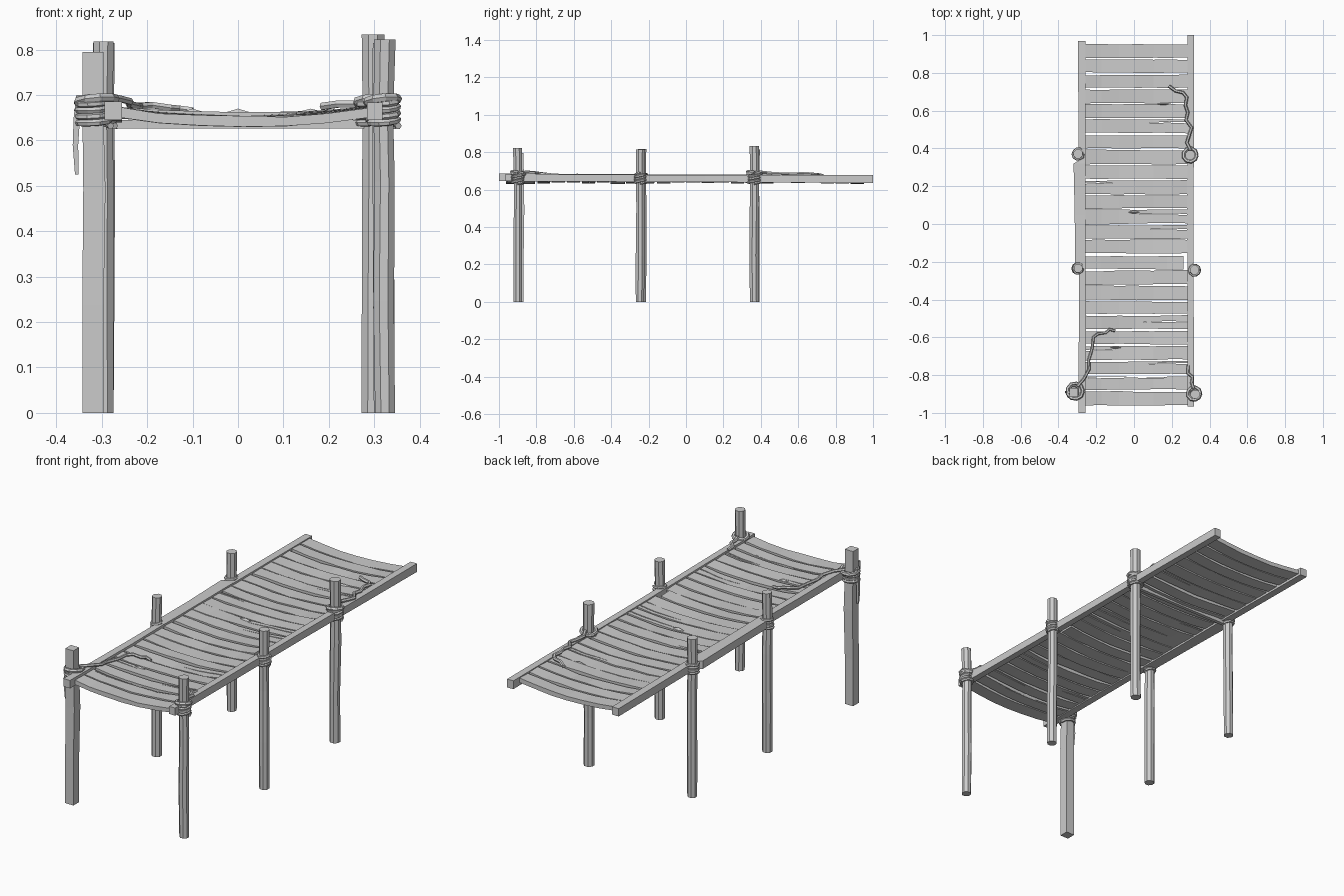
import bpy, bmesh, math, random
from mathutils import Vector
random.seed(4)
R = random.uniform


def loft(name, rings):
    """Skin a list of equal-length point rings and cap both ends."""
    bm = bmesh.new()
    vs = [[bm.verts.new(p) for p in r] for r in rings]
    n = len(rings[0])
    for a, b in zip(vs, vs[1:]):
        for i in range(n):
            j = (i + 1) % n
            bm.faces.new((a[i], a[j], b[j], b[i]))
    bm.faces.new(vs[0][::-1])
    bm.faces.new(vs[-1])
    bmesh.ops.recalc_face_normals(bm, faces=bm.faces)
    me = bpy.data.meshes.new(name)
    bm.to_mesh(me)
    bm.free()
    ob = bpy.data.objects.new(name, me)
    bpy.context.collection.objects.link(ob)
    return ob


def rope(name, pts, r=0.006):
    """Low-poly tube along a list of points."""
    cu = bpy.data.curves.new(name, 'CURVE')
    cu.dimensions = '3D'
    cu.bevel_depth = r
    cu.bevel_resolution = 1
    cu.use_fill_caps = True
    sp = cu.splines.new('POLY')
    sp.points.add(len(pts) - 1)
    for p, q in zip(sp.points, pts):
        p.co = (*q, 1)
    sp.use_smooth = False
    ob = bpy.data.objects.new(name, cu)
    bpy.context.collection.objects.link(ob)
    return ob


def lashing(name, x, y, r, z0, z1, turns):
    """Rope wound round a post, slightly uneven, with a fat loop on top."""
    n = turns * 10
    pts = []
    for i in range(n + 1):
        a = i / 10 * math.tau
        rr = r + R(-0.002, 0.002)
        pts.append((x + rr * math.cos(a), y + rr * math.sin(a),
                    z0 + (z1 - z0) * i / n + 0.004 * math.sin(a)))
    rope(name, pts, 0.0075)


# posts: name, x, y, radius, height, sides, lashing radius
posts = [
    ("front_left_post", -0.318, -0.89, 0.034, 0.795, 4, 0.036),
    ("middle_left_post", -0.297, -0.235, 0.025, 0.818, 8, 0.026),
    ("back_left_post", -0.295, 0.37, 0.025, 0.815, 8, 0.027),
    ("front_right_post", 0.322, -0.90, 0.025, 0.822, 8, 0.030),
    ("middle_right_post", 0.320, -0.245, 0.025, 0.815, 8, 0.027),
    ("back_right_post", 0.297, 0.365, 0.027, 0.833, 8, 0.034),
]
for name, x, y, r, h, n, wr in posts:
    rings = []
    for t in (0, 0.3, 0.62, 0.8, 1):
        dx, dy = R(-0.002, 0.002), R(-0.002, 0.002)
        k = r * R(0.94, 1.04)
        rings.append([(x + dx + k * math.cos(math.tau * (i + 0.5) / n),
                       y + dy + k * math.sin(math.tau * (i + 0.5) / n), h * t)
                      for i in range(n)])
    loft(name, rings)
    lashing(name.replace("post", "lashing"), x, y, wr, 0.632, 0.688, 4)

# heavier loops at the posts with loose rope
for name, x, y, r in (("front_left_knot", -0.312, -0.885, 0.042),
                      ("front_right_knot", 0.318, -0.898, 0.034),
                      ("back_right_knot", 0.297, 0.365, 0.036)):
    rope(name, [(x + r * math.cos(a * math.tau / 9), y + r * math.sin(a * math.tau / 9),
                 0.688 + 0.007 * math.cos(a * 0.7 + 1)) for a in range(10)], 0.010)

# side rails: y, inner/outer x, bottom and top z
left = [(-1, -0.294, -0.256, 0.645, 0.686), (-0.5, -0.292, -0.255, 0.643, 0.682),
        (-0.24, -0.29, -0.256, 0.642, 0.683), (-0.23, -0.312, -0.256, 0.642, 0.682),
        (0.05, -0.314, -0.257, 0.64, 0.68), (0.32, -0.32, -0.256, 0.64, 0.681),
        (0.335, -0.294, -0.255, 0.64, 0.68), (0.97, -0.296, -0.258, 0.637, 0.677)]
right = [(-0.965, 0.284, 0.318, 0.645, 0.684), (-0.4, 0.283, 0.316, 0.642, 0.68),
         (0.1, 0.281, 0.315, 0.64, 0.678), (0.55, 0.284, 0.318, 0.638, 0.677),
         (1, 0.282, 0.318, 0.634, 0.677)]
for name, secs in (("left_rail", left), ("right_rail", right)):
    loft(name, [[(a, y, c), (b, y, c), (b, y, d), (a, y, d)] for y, a, b, c, d in secs])

# sagging deck planks with uneven edges
N, y0, y1 = 24, -0.962, 0.955
pitch = (y1 - y0) / N
planks = []
for i in range(N):
    c = y0 + pitch * (i + 0.5)
    sag = 0.020 if i in (0, 1, N - 1) else R(0.010, 0.018)
    g = [R(0, 0.009) for _ in range(4)]
    xr = 0.262 if i == 9 else 0.288
    rings = []
    for s in range(7):
        t = s / 6
        x = -0.265 + (xr + 0.265) * t
        z = 0.672 - sag * (1 - (2 * t - 1) ** 2) + R(-0.0015, 0.0015)
        lo = c - pitch / 2 + g[0] * (1 - t) + g[1] * t + R(-0.002, 0.002)
        hi = c + pitch / 2 - g[2] * (1 - t) - g[3] * t + R(-0.002, 0.002)
        tilt = R(-0.002, 0.002)
        rings.append([(x, lo, z - 0.022), (x, hi, z - 0.022), (x, hi, z + tilt), (x, lo, z - tilt)])
    planks.append(loft("deck_plank", rings))

# long splits cut in some planks: wide end x, sharp end x, y
for xa, xb, y in ((-0.27, -0.04, 0.47), (0.30, 0.07, 0.535), (-0.27, -0.11, 0.215),
                  (0.30, 0.00, 0.05), (0.30, 0.05, -0.03), (-0.27, -0.1, -0.17),
                  (0.30, 0.05, -0.52), (-0.27, -0.1, -0.67), (0.30, 0.08, -0.74),
                  (-0.24, 0.18, -0.815)):
    rings = [[(x, y + d - w, 0.60), (x, y + d + w, 0.60), (x, y + d + w, 0.72), (x, y + d - w, 0.72)]
             for x, d, w in ((xa, 0, 0.003), ((xa + xb) / 2, 0.004, 0.0025), (xb, 0, 0.0004))]
    cut = loft("split_cutter", rings)
    cut.hide_render = True
    cut.hide_viewport = True
    k = min(N - 1, int((y - y0) / pitch))
    m = planks[k].modifiers.new("split", 'BOOLEAN')
    m.operation = 'DIFFERENCE'
    m.object = cut

# thin tie beam under the deck
loft("tie_beam", [[(x, 0.353, 0.626), (x, 0.371, 0.626), (x, 0.371, 0.645), (x, 0.353, 0.645)]
                  for x in (-0.29, 0.29)])

# raised splinters
for x, y, w in ((0.0, 0.062, 0.03), (-0.10, -0.655, 0.03), (0.16, 0.635, 0.035)):
    loft("splinter", [[(x + w * t, y - k, 0.658), (x + w * t, y + k, 0.658), (x + w * t, y, 0.658 + h)]
                      for t, k, h in ((-1, 0.002, 0.003), (0, 0.008, 0.012), (1, 0.002, 0.003))])

# loose rope ends
rope("front_left_loose_rope", [(-0.30, -0.86, 0.695), (-0.265, -0.82, 0.693), (-0.238, -0.77, 0.686),
     (-0.24, -0.72, 0.68), (-0.222, -0.66, 0.676), (-0.215, -0.60, 0.676), (-0.19, -0.58, 0.678),
     (-0.15, -0.575, 0.672), (-0.13, -0.558, 0.67), (-0.10, -0.565, 0.666)], 0.008)
rope("front_right_loose_rope", [(0.315, -0.87, 0.692), (0.306, -0.84, 0.69), (0.31, -0.81, 0.688),
     (0.285, -0.79, 0.686), (0.287, -0.75, 0.68)], 0.009)
rope("back_right_loose_rope", [(0.30, 0.39, 0.695), (0.28, 0.43, 0.69), (0.292, 0.47, 0.686),
     (0.305, 0.51, 0.684), (0.275, 0.55, 0.684), (0.285, 0.59, 0.684), (0.272, 0.63, 0.686),
     (0.28, 0.67, 0.684), (0.26, 0.695, 0.68), (0.22, 0.705, 0.68), (0.185, 0.73, 0.675)], 0.009)

# frayed end hanging beside the front left post
loft("hanging_rope_end", [[(-0.355 + dx - w, -0.89 - w, z), (-0.355 + dx + w, -0.89 - w, z),
     (-0.355 + dx + w, -0.89 + w, z), (-0.355 + dx - w, -0.89 + w, z)]
     for z, dx, w in ((0.70, 0.006, 0.007), (0.65, 0, 0.007), (0.59, -0.003, 0.006), (0.525, 0, 0.004))])
